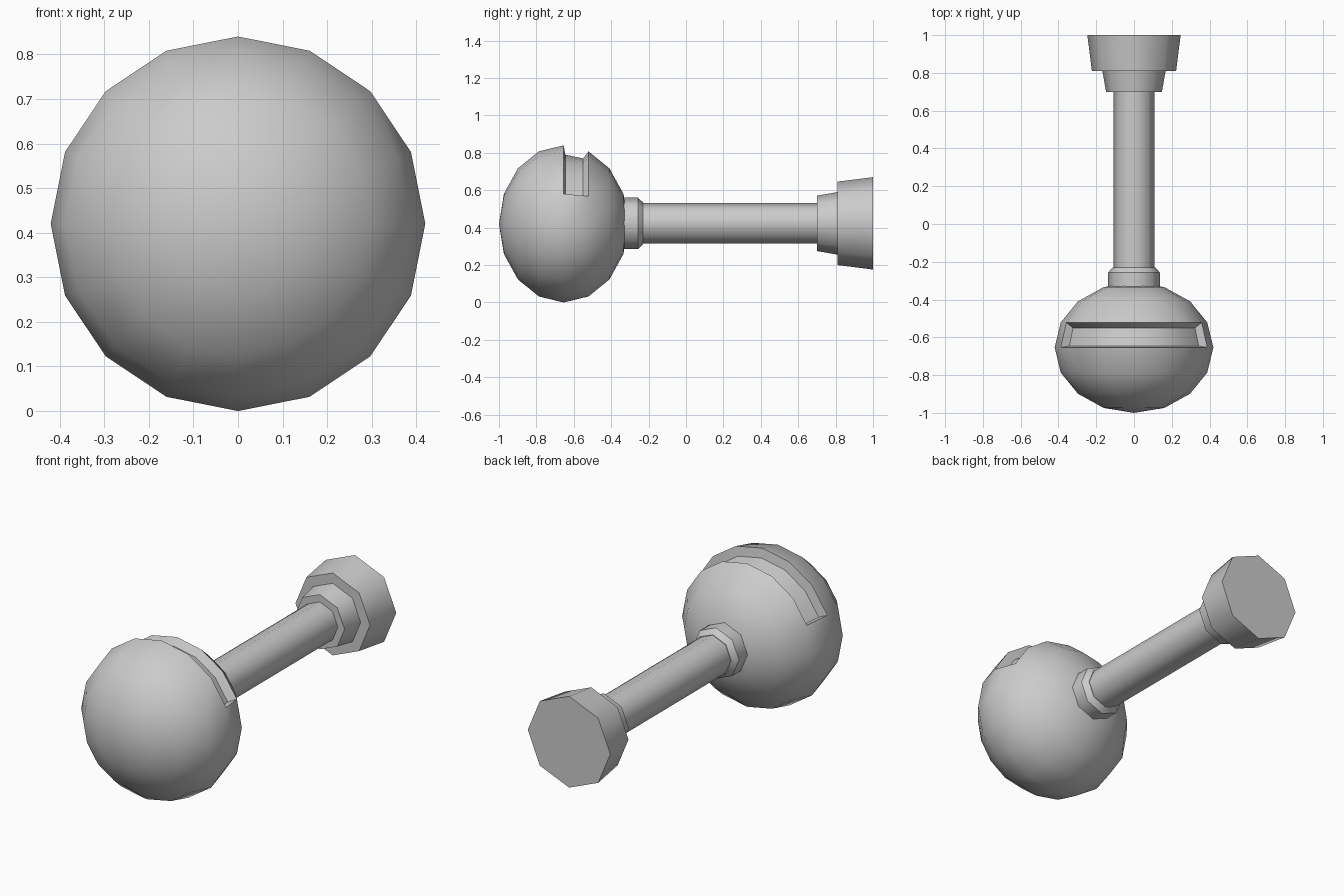
import bpy, bmesh, math
from mathutils import Matrix, Vector

if "Cube" in bpy.data.objects:
    bpy.data.objects.remove(bpy.data.objects["Cube"])

ZC = 0.423  # axis height of the stem


def finish(name, bm, angle):
    bmesh.ops.recalc_face_normals(bm, faces=bm.faces[:])
    me = bpy.data.meshes.new(name)
    bm.to_mesh(me)
    bm.free()
    for p in me.polygons:
        p.use_smooth = True
    me.set_sharp_from_angle(angle=math.radians(angle))
    ob = bpy.data.objects.new(name, me)
    bpy.context.collection.objects.link(ob)
    return ob


def turned(name, profile, sides=8):
    """Closed turned part along y from (y, radius) points, crisp rings."""
    bm = bmesh.new()
    rings = []
    for y, r in profile:
        rings.append([bm.verts.new((r * math.cos(2 * math.pi * i / sides), y,
                                    ZC + r * math.sin(2 * math.pi * i / sides)))
                      for i in range(sides)])
    for a, b in zip(rings, rings[1:]):
        for i in range(sides):
            j = (i + 1) % sides
            bm.faces.new((a[i], a[j], b[j], b[i]))
    bm.faces.new(rings[0])
    bm.faces.new(rings[-1])
    ob = finish(name, bm, 50)
    me = ob.data
    sharp = me.attributes.get("sharp_edge") or me.attributes.new("sharp_edge", 'BOOLEAN', 'EDGE')
    for e in me.edges:
        y0, y1 = (me.vertices[v].co.y for v in e.vertices)
        if abs(y0 - y1) < 1e-5:
            sharp.data[e.index].value = True
    return ob


# round head, poles along y, slightly flattened
R, RY = 0.42, 0.346
YC = -1 + RY
bm = bmesh.new()
bmesh.ops.create_uvsphere(bm, u_segments=16, v_segments=8, radius=1)
bmesh.ops.transform(bm, verts=bm.verts[:], matrix=(
    Matrix.Translation((0, YC, R)) @ Matrix.Diagonal((R, RY, R, 1))
    @ Matrix.Rotation(math.pi / 2, 4, 'X')))

# groove over the top of the head, one ring wide
slot = []
for f in bm.faces:
    c = f.calc_center_median()
    a = math.degrees(math.atan2(c.z - R, c.x))
    if YC < c.y < YC + 0.13 and 23 < a < 157:
        slot.append(f)
bmesh.ops.inset_region(bm, faces=slot, thickness=0.005, depth=0, use_even_offset=True)
step = math.pi / 8
for v in {v for f in slot for v in f.verts}:
    a = round(math.atan2(v.co.z - R, v.co.x) / step) * step
    y, r = (-0.645, 0.37) if v.co.y < YC + 0.066 else (-0.55, 0.35)
    v.co = Vector((r * math.cos(a), y, R + r * math.sin(a)))
finish("round_head", bm, 30)

# stem parts
turned("neck_collar", [(-0.34, 0.1375), (-0.257, 0.1375), (-0.229, 0.111)])
turned("rod", [(-0.24, 0.108), (0.71, 0.108)])
turned("end_step", [(0.70, 0.148), (0.815, 0.168)])
turned("end_cap", [(0.81, 0.223), (1.0, 0.247)])
